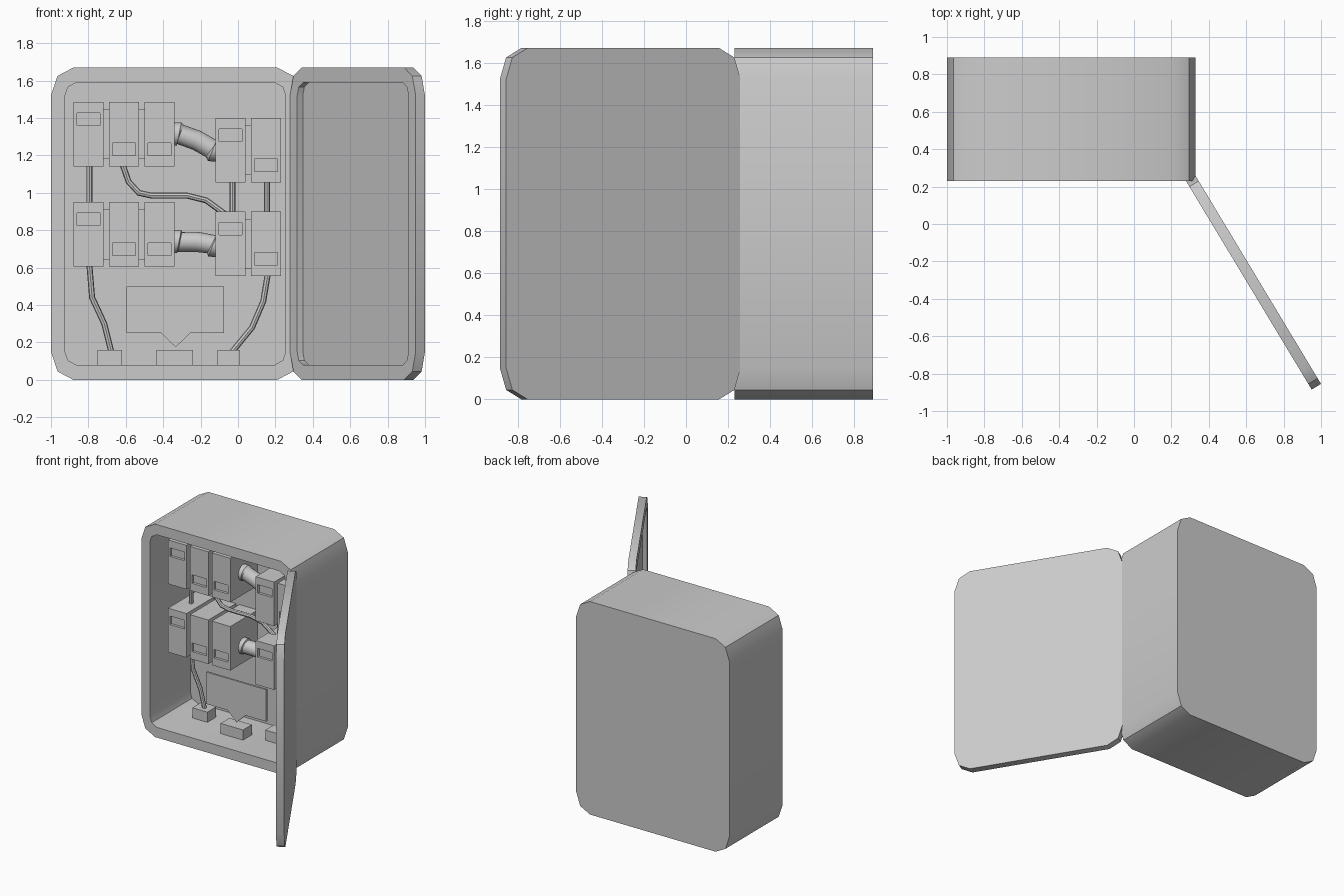
import bpy, bmesh, math
from mathutils import Matrix

if "Cube" in bpy.data.objects:
    bpy.data.objects.remove(bpy.data.objects["Cube"])

grey = bpy.data.materials.new("painted_grey")
grey.diffuse_color = (0.6, 0.6, 0.6, 1)
grey.use_nodes = True
grey.node_tree.nodes["Principled BSDF"].inputs["Base Color"].default_value = grey.diffuse_color


def finish(name, bm, smooth=False):
    bmesh.ops.recalc_face_normals(bm, faces=bm.faces)
    me = bpy.data.meshes.new(name)
    bm.to_mesh(me)
    bm.free()
    me.materials.append(grey)
    ob = bpy.data.objects.new(name, me)
    bpy.context.collection.objects.link(ob)
    if smooth:
        smooth_shade(ob)
    return ob


def smooth_shade(ob):
    bpy.ops.object.select_all(action='DESELECT')
    ob.select_set(True)
    bpy.context.view_layer.objects.active = ob
    bpy.ops.object.shade_smooth_by_angle(angle=math.radians(32))


def outline(x0, x1, z0, z1, corner):
    """Rectangle with each corner cut by the same few offsets."""
    p = [(x0 + a, z0 + b) for a, b in corner]
    p += [(x1 - a, z0 + b) for a, b in reversed(corner)]
    p += [(x1 - a, z1 - b) for a, b in corner]
    p += [(x0 + a, z1 - b) for a, b in reversed(corner)]
    return p


def tray(name, width, height, depth, cavity, origin, angle):
    """Rounded tray, open towards local -y."""
    bm = bmesh.new()
    outer = outline(0, width, 0, height, [(0, .15), (.035, .045), (.12, 0)])
    inner = outline(.075, width - .075, .08, height - .08, [(0, .07), (.015, .025), (.06, 0)])
    rings = [[bm.verts.new((x, y, z)) for x, z in pts] for pts, y in
             ((outer, depth), (outer, 0), (inner, 0), (inner, cavity))]
    n = len(outer)
    for a, b in zip(rings, rings[1:]):
        for i in range(n):
            j = (i + 1) % n
            bm.faces.new((a[i], a[j], b[j], b[i]))
    bm.faces.new(rings[0])
    bm.faces.new(rings[-1])
    m = Matrix.Translation((*origin, 0)) @ Matrix.Rotation(angle, 4, 'Z')
    bmesh.ops.transform(bm, matrix=m, verts=bm.verts)
    finish(name, bm, True)


def box(name, x0, x1, y0, y1, z0, z1):
    bm = bmesh.new()
    bmesh.ops.create_cube(bm, size=1)
    for v in bm.verts:
        v.co = ((x0 + x1) / 2 + v.co.x * (x1 - x0),
                (y0 + y1) / 2 + v.co.y * (y1 - y0),
                (z0 + z1) / 2 + v.co.z * (z1 - z0))
    return finish(name, bm)


def breaker(name, x, z, window):
    """Block with a recessed window at the given height above its base."""
    bm = bmesh.new()
    w, h = .16, .345

    def ring(a, b, c, d, y):
        return [bm.verts.new(p) for p in ((a, y, c), (b, y, c), (b, y, d), (a, y, d))]

    win = (x + .018, x + w - .018, z + window, z + window + .067)
    rings = [ring(x, x + w, z, z + h, BACK), ring(x, x + w, z, z + h, .39),
             ring(*win, .39), ring(*win, .41)]
    for a, b in zip(rings, rings[1:]):
        for i in range(4):
            j = (i + 1) % 4
            bm.faces.new((a[i], a[j], b[j], b[i]))
    bm.faces.new(rings[0])
    bm.faces.new(rings[-1])
    finish(name, bm)


def cable(name, points, radius, y, res):
    """Round cable through (x, z, thickness factor) points."""
    cu = bpy.data.curves.new(name, 'CURVE')
    cu.dimensions = '3D'
    cu.bevel_depth = radius
    cu.bevel_resolution = res
    cu.use_fill_caps = True
    sp = cu.splines.new('POLY')
    sp.points.add(len(points) - 1)
    for p, q in zip(sp.points, points):
        p.co = (q[0], y, q[1], 1)
        p.radius = q[2] if len(q) > 2 else 1
    cu.materials.append(grey)
    ob = bpy.data.objects.new(name, cu)
    bpy.context.collection.objects.link(ob)
    bpy.ops.object.select_all(action='DESELECT')
    ob.select_set(True)
    bpy.context.view_layer.objects.active = ob
    bpy.ops.object.convert(target='MESH')
    smooth_shade(bpy.context.object)


BACK = .74

# cabinet and open door
tray("cabinet", 1.33, 1.67, .66, .5, (-1, .23), 0)
tray("door", 1.302, 1.67, .058, .035, (.278, .23), math.atan2(-1.115, .672))

# breaker banks: start x, base z, count
banks = [(-.88, 1.14, 3), (-.88, .605, 3), (-.12, 1.055, 2), (-.12, .555, 2)]
for k, (x, z, count) in enumerate(banks):
    for i in range(count):
        breaker(f"breaker_{k}_{i}", x + i * .19, z, .22 if i == 0 else .06)
        if i:
            box(f"breaker_link_{k}_{i}", x + i * .19 - .032, x + i * .19 + .002,
                .45, BACK, z + .04, z + .305)

# thick hoses with end collars
for name, z0, z1 in (("upper_hose", 1.315, 1.23), ("lower_hose", .74, .72)):
    m = (z0 + z1) / 2 + .008
    cable(name, [(-.345, z0, 1.15), (-.315, z0, 1.15), (-.31, z0 - .002, 1), (-.22, m, 1),
                 (-.14, z1 + .005, 1.0), (-.135, z1, 1.2), (-.11, z1, 1.2)], .054, .55, 6)

# thin wires
wires = [
    [(-.795, 1.16), (-.795, .93)],
    [(-.795, .62), (-.78, .44), (-.715, .3), (-.675, .14)],
    [(-.62, 1.16), (-.585, 1.06), (-.53, 1.0), (-.46, .985), (-.27, .985), (-.17, .96), (-.06, .88)],
    [(-.03, 1.07), (-.03, .88)],
    [(.155, 1.07), (.155, .88)],
    [(.16, .57), (.135, .42), (.075, .28), (-.04, .14)],
]
for i, w in enumerate(wires):
    cable(f"wire_{i}", w, .016, .555, 2)

# floor terminals
for name, x0, x1, y in (("left_terminal", -.75, -.62, .505), ("middle_terminal", -.435, -.24, .405),
                        ("right_terminal", -.11, .01, .495)):
    box(name, x0, x1, y, y + .11, .075, .16)

# flat panel with pointed tab reaching the middle terminal
bm = bmesh.new()
pts = [(-.595, .5), (-.075, .5), (-.075, .25), (-.255, .25), (-.333, .175), (-.41, .25), (-.595, .25)]
face = bm.faces.new([bm.verts.new((x, .456, z)) for x, z in pts])
ext = bmesh.ops.extrude_face_region(bm, geom=[face])
bmesh.ops.translate(bm, vec=(0, .015, 0),
                    verts=[g for g in ext["geom"] if isinstance(g, bmesh.types.BMVert)])
if not face.is_valid or len(bm.faces) < 9:
    bm.faces.new([v for v in bm.verts][:7])
finish("pointed_panel", bm)
